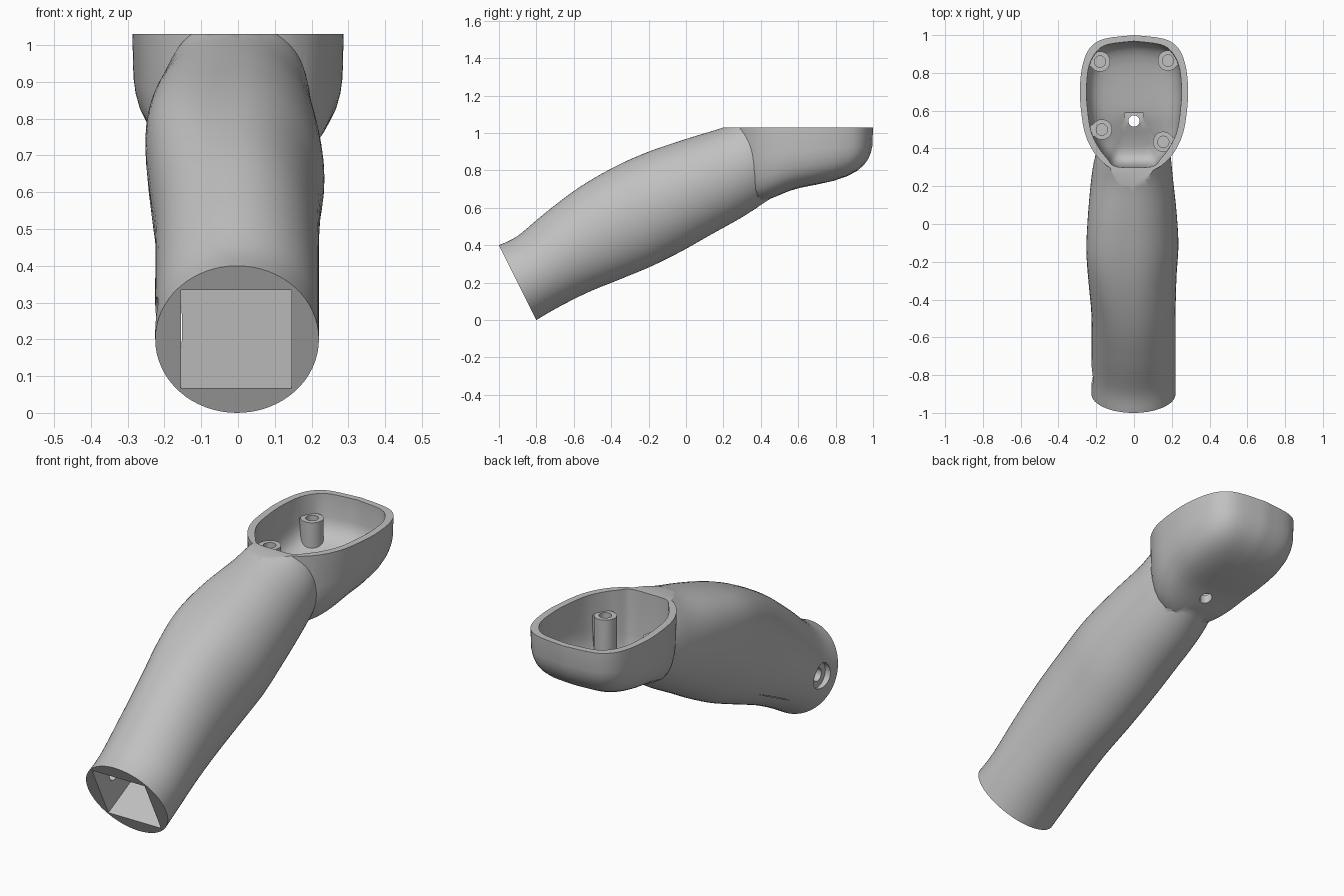
import bpy, bmesh, math
from mathutils import Vector

if "Cube" in bpy.data.objects:
    bpy.data.objects.remove(bpy.data.objects["Cube"], do_unlink=True)

grey = bpy.data.materials.new("plain grey")
grey.use_nodes = True
colour = (0.53, 0.53, 0.53, 1)
grey.diffuse_color = colour
grey.node_tree.nodes["Principled BSDF"].inputs["Base Color"].default_value = colour

RIM = 1.03        # height of the flat open rim
MID = 0.62        # middle of the cup along y
POST_TOP = 0.93


def smooth(points, steps):
    """Catmull-Rom curve through the points."""
    p = [Vector(q) for q in points]
    out = []
    for i in range(len(p) - 1):
        a, b, c, d = p[max(i - 1, 0)], p[i], p[i + 1], p[min(i + 2, len(p) - 1)]
        for k in range(steps):
            t = k / steps
            out.append(b + (c - a) * t / 2 + (a - b * 2.5 + c * 2 - d / 2) * t ** 2
                       + (b * 1.5 - a / 2 - c * 1.5 + d / 2) * t ** 3)
    return out + [p[-1]]


def finish(name, bm):
    bmesh.ops.recalc_face_normals(bm, faces=bm.faces)
    if bm.calc_volume(signed=True) < 0:
        bmesh.ops.reverse_faces(bm, faces=bm.faces)
    mesh = bpy.data.meshes.new(name)
    bm.to_mesh(mesh)
    bm.free()
    mesh.materials.append(grey)
    obj = bpy.data.objects.new(name, mesh)
    bpy.context.collection.objects.link(obj)
    return obj


def loft(name, rings):
    bm = bmesh.new()
    loops = [[bm.verts.new(p) for p in ring] for ring in rings]
    n = len(loops[0])
    for a, b in zip(loops, loops[1:]):
        for i in range(n):
            j = (i + 1) % n
            bm.faces.new((a[i], a[j], b[j], b[i]))
    caps = [bm.faces.new(loops[0]), bm.faces.new(loops[-1])]
    bmesh.ops.triangulate(bm, faces=caps)
    return finish(name, bm)


def box(name, centre, size, tilt=0.0, turn=0.0):
    bm = bmesh.new()
    bmesh.ops.create_cube(bm, size=1)
    bmesh.ops.scale(bm, vec=size, verts=bm.verts)
    obj = finish(name, bm)
    obj.location = centre
    obj.rotation_euler = (tilt, 0, turn)
    return obj


def rod(name, centre, radius, length, sideways=False):
    bm = bmesh.new()
    bmesh.ops.create_cone(bm, cap_ends=True, segments=32, radius1=radius,
                          radius2=radius, depth=length)
    obj = finish(name, bm)
    obj.location = centre
    if sideways:
        obj.rotation_euler = (0, math.pi / 2, 0)
    return obj


def volume(mesh):
    bm = bmesh.new()
    bm.from_mesh(mesh)
    v = bm.calc_volume(signed=True)
    bm.free()
    return v


def combine(target, tool, operation):
    """Apply a boolean, trying another solver if one has no effect."""
    mod = target.modifiers.new("combine", "BOOLEAN")
    mod.operation, mod.object = operation, tool
    before = volume(target.data)
    for solver in ("EXACT", "MANIFOLD", "FLOAT"):
        mod.solver = solver
        bpy.context.view_layer.update()
        graph = bpy.context.evaluated_depsgraph_get()
        mesh = bpy.data.meshes.new_from_object(target.evaluated_get(graph))
        after = volume(mesh)
        grown = after > before + 1e-7
        shrunk = 1e-7 < after < before - 1e-7
        if grown if operation == "UNION" else shrunk:
            break
    target.modifiers.clear()
    target.data = mesh
    bpy.data.objects.remove(tool, do_unlink=True)


# Handle: tilted oval sections
# (top y, top z, bottom y, bottom z, x min, x max, squareness of upper -x shoulder)
stations = [
    (-1, .4, -.8, 0, -.225, .22, 0), (-.9, .45, -.68, .07, -.225, .22, 0),
    (-.75, .575, -.52, .15, -.225, .22, .1), (-.57, .71, -.36, .215, -.225, .22, .4),
    (-.38, .82, -.18, .29, -.237, .225, .8), (-.2, .9, -.02, .37, -.245, .235, 1),
    (0, .968, .13, .455, -.24, .225, .8), (.2, 1.03, .3, .55, -.225, .205, .3),
    (.32, 1.085, .43, .635, -.2, .19, 0), (.42, 1.1, .56, .72, -.15, .15, 0)]


def oval(s):
    ty, tz, by, bz, x0, x1, square = s
    ring = []
    for i in range(64):
        a = math.tau * i / 64
        c, h = math.cos(a), math.sin(a)
        if c < -1e-6:
            if h > 1e-6:
                q = 1 - .35 * square
                c, h = -(-c) ** q, h ** q
            c *= 1 + .12 * square * h
        ring.append(((x0 + x1) / 2 + (x1 - x0) / 2 * c,
                     (ty + by) / 2 + (ty - by) / 2 * h,
                     (tz + bz) / 2 + (tz - bz) / 2 * h))
    return ring


handle = loft("grip_handle", [oval(s) for s in smooth(stations, 5)])


# Cup: a rounded bowl under an egg-shaped outline
def floor_z(y):
    d = y - .55
    return .705 + .38 * d - .22 * math.sqrt(d * d + .004)


def bowl(name, half, power, wall):
    side = smooth(half, 4)
    outline = side + [Vector((-p.x, p.y)) for p in side[-2:0:-1]]
    rings = [[(p.x, p.y, RIM + .12) for p in outline]]
    for s in (1, .99, .97, .93, .87, .78, .65, .45, .2, .05):
        f = (1 - s ** power) ** (1 / power)
        ring = []
        for p in outline:
            y = MID + (p.y - MID) * s
            ring.append((p.x * s, y, RIM - .002 - f * (RIM - floor_z(y) - wall)))
        rings.append(ring)
    return loft(name, rings)


outer = [(0, .27), (.1, .285), (.17, .33), (.225, .4), (.265, .5), (.285, .65),
         (.285, .75), (.27, .85), (.235, .93), (.16, .98), (0, 1)]
inner = [(0, .3), (.1, .305), (.145, .35), (.19, .41), (.23, .5), (.25, .65),
         (.25, .75), (.237, .84), (.2, .91), (.14, .95), (0, .968)]

combine(handle, bowl("cup", outer, 3.5, 0), "UNION")
combine(handle, box("trim_cutter", (0, .3, RIM + .25), (2, 2, .5)), "DIFFERENCE")
combine(handle, bowl("cavity_cutter", inner, 5, .045), "DIFFERENCE")

# Screw posts with webs joining them to the wall
for x, y in [(-.18, .86), (.18, .865), (-.17, .5), (.155, .435)]:
    post = rod("screw_post", (x, y, POST_TOP - .2), .054, .4)
    out = math.copysign(1, x)
    web = box("post_web", (x + out * .035, y, POST_TOP - .205), (.07, .06, .4),
              turn=math.atan2((y - MID) * out * .6, abs(x)))
    combine(post, web, "UNION")
    combine(post, bowl("post_limit", outer, 3.5, .02), "INTERSECT")
    combine(handle, post, "UNION")
    combine(handle, rod("screw_hole", (x, y, POST_TOP), .03, .15), "DIFFERENCE")

# Square recess and drain hole in the cup floor
combine(handle, box("recess_cutter", (0, .54, .79), (.1, .095, .12)), "DIFFERENCE")
combine(handle, rod("drain_hole", (0, .545, .75), .03, .3), "DIFFERENCE")

# Square socket in the lower end, running along the grip
tilt = math.atan2(.2, .4)
centre = Vector((-.005, -.9, .2)) + Vector((0, math.cos(tilt), math.sin(tilt))) * .275
combine(handle, box("socket_cutter", centre, (.3, .75, .3), tilt), "DIFFERENCE")

# Counterbored cross hole on one side near the lower end
combine(handle, rod("counterbore", (-.26, -.79, .25), .065, .13, True), "DIFFERENCE")
combine(handle, rod("cross_hole", (-.2, -.79, .25), .033, .24, True), "DIFFERENCE")

bpy.ops.object.select_all(action="DESELECT")
handle.select_set(True)
bpy.context.view_layer.objects.active = handle
bpy.ops.object.shade_smooth_by_angle(angle=math.radians(35))
